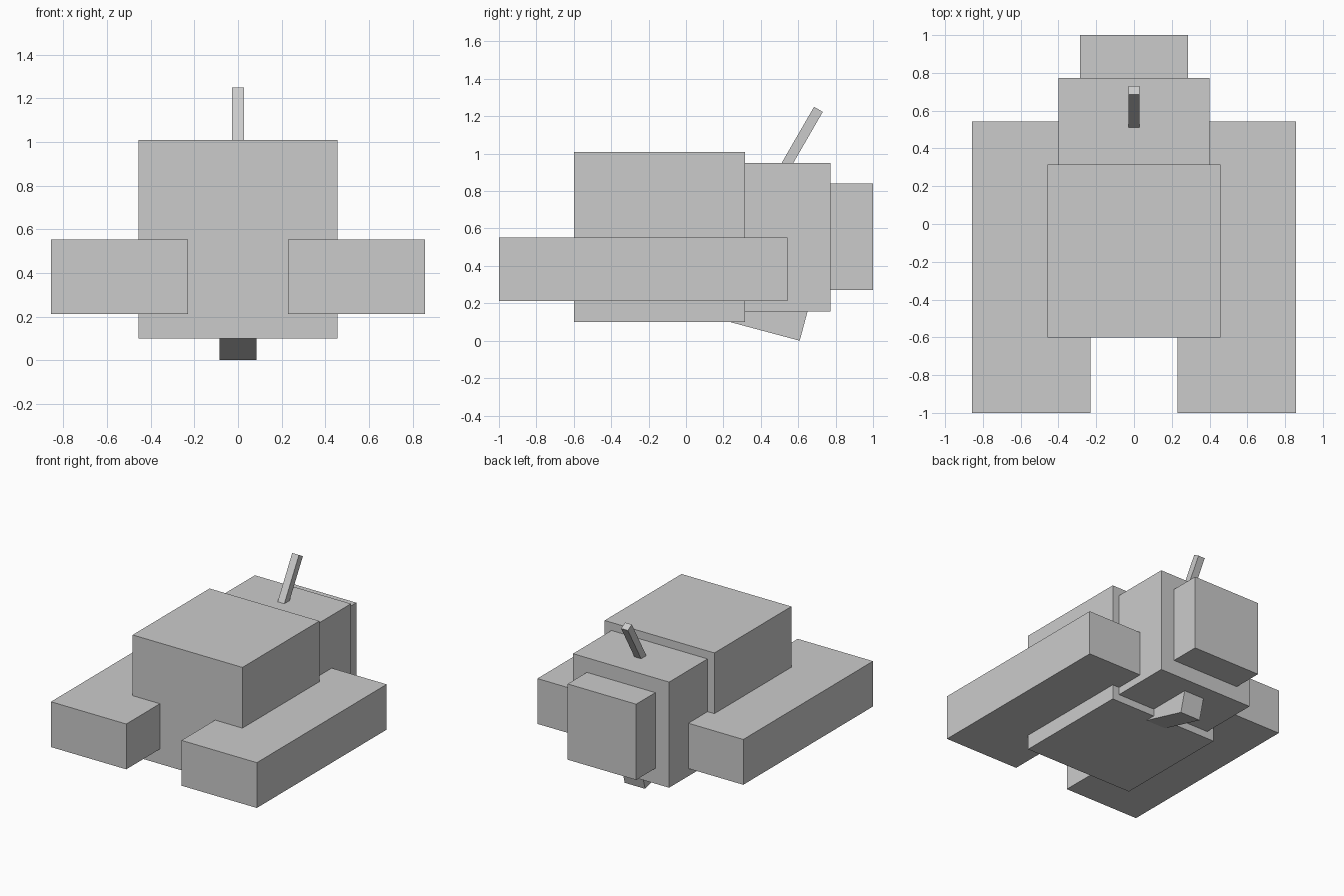
import bpy
from math import radians
from mathutils import Matrix, Vector

cube = bpy.data.objects.get("Cube")
if cube:
    bpy.data.objects.remove(cube, do_unlink=True)

# Single flat material
grey = bpy.data.materials.new("plain_grey")
grey.use_nodes = True
colour = (0.6, 0.6, 0.6, 1)
grey.diffuse_color = colour
grey.node_tree.nodes["Principled BSDF"].inputs["Base Color"].default_value = colour


def box(name, low, high, pivot=(0, 0, 0), tilt=0):
    """Box between two corners, tilted about x and then moved to the pivot."""
    low, high = Vector(low), Vector(high)
    bpy.ops.mesh.primitive_cube_add(size=1)
    obj = bpy.context.object
    obj.name = obj.data.name = name
    size = Matrix.Diagonal((high - low).to_4d())
    obj.data.transform(Matrix.Translation((low + high) / 2) @ size)
    obj.location = pivot
    obj.rotation_euler.x = radians(tilt)
    obj.data.materials.append(grey)
    return obj


# Stepped body, large at the front and small at the back
box("main_body", (-0.457, -0.6, 0.1), (0.457, 0.315, 1.01))
box("rear_body", (-0.4, 0.31, 0.155), (0.4, 0.772, 0.95))
box("back_pack", (-0.285, 0.77, 0.27), (0.285, 1, 0.84))

# Side pods reaching forward
for side, x_low, x_high in (("left", 0.23, 0.857), ("right", -0.857, -0.23)):
    box(side + "_pod", (x_low, -1, 0.212), (x_high, 0.543, 0.553))

# Tilted skid under the rear body, pivoting on its lower back edge
box("skid", (-0.085, -0.46, 0), (0.085, 0, 0.18), (0, 0.608, 0), -15)

# Leaning antenna, pivoting on the centre of its tip
box("antenna", (-0.028, -0.027, -0.4), (0.028, 0.027, 0), (0, 0.708, 1.237), -30)
